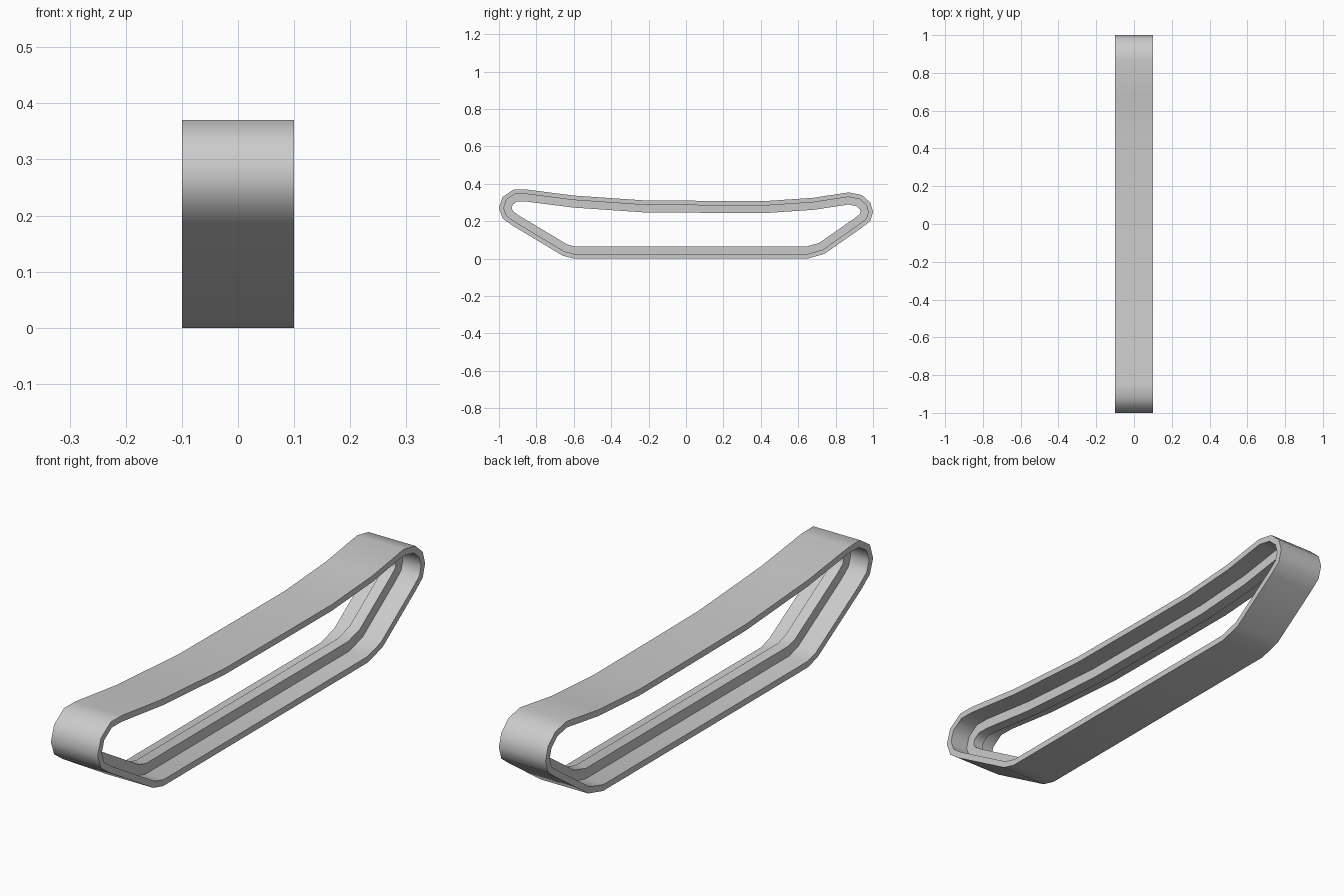
import bpy, bmesh, math
from mathutils import Vector

if "Cube" in bpy.data.objects:
    bpy.data.objects.remove(bpy.data.objects["Cube"])

# Outer side outline of the track (y, z), counter-clockwise seen from +x
OUTLINE = [(-0.60, 0.0), (0.65, 0.0), (0.74, 0.025), (0.94, 0.165), (0.985, 0.20),
           (1.0, 0.25), (0.985, 0.30), (0.94, 0.34), (0.87, 0.354), (0.68, 0.325),
           (0.43, 0.308), (0.1, 0.309), (-0.22, 0.311), (-0.60, 0.337), (-0.85, 0.369),
           (-0.92, 0.37), (-0.98, 0.33), (-1.0, 0.27), (-0.98, 0.215), (-0.93, 0.178),
           (-0.66, 0.016)]
WIDTH, BAND, RIDGE_W, RIDGE = 0.10, 0.024, 0.022, 0.064

# T-shaped cross-section (x, inward depth): flat band with a central guide ridge
SECTION = [(-WIDTH, 0), (WIDTH, 0), (WIDTH, BAND), (RIDGE_W, BAND),
           (RIDGE_W, RIDGE), (-RIDGE_W, RIDGE), (-RIDGE_W, BAND), (-WIDTH, BAND)]


def miter(i):
    """Inward offset direction at outline point i, scaled to keep thickness even."""
    n = len(OUTLINE)
    a, b, c = (Vector(OUTLINE[k % n]) for k in (i - 1, i, i + 1))
    d1, d2 = (b - a).normalized(), (c - b).normalized()
    n1, n2 = Vector((-d1.y, d1.x)), Vector((-d2.y, d2.x))
    return (n1 + n2) / (1 + n1.dot(n2))


# Sweep the cross-section around the closed outline
bm = bmesh.new()
rings = []
for i, p in enumerate(OUTLINE):
    m = miter(i)
    rings.append([bm.verts.new((x, p[0] + m.x * d, p[1] + m.y * d)) for x, d in SECTION])
for i, ring in enumerate(rings):
    nxt = rings[(i + 1) % len(rings)]
    for j in range(len(SECTION)):
        k = (j + 1) % len(SECTION)
        bm.faces.new((ring[j], ring[k], nxt[k], nxt[j]))
bmesh.ops.recalc_face_normals(bm, faces=bm.faces)

mesh = bpy.data.meshes.new("track_belt")
bm.to_mesh(mesh)
bm.free()
belt = bpy.data.objects.new("track_belt", mesh)
bpy.context.collection.objects.link(belt)

# Smooth around the loop, sharp along the band edges
bpy.context.view_layer.objects.active = belt
belt.select_set(True)
bpy.ops.object.shade_smooth_by_angle(angle=math.radians(50))
